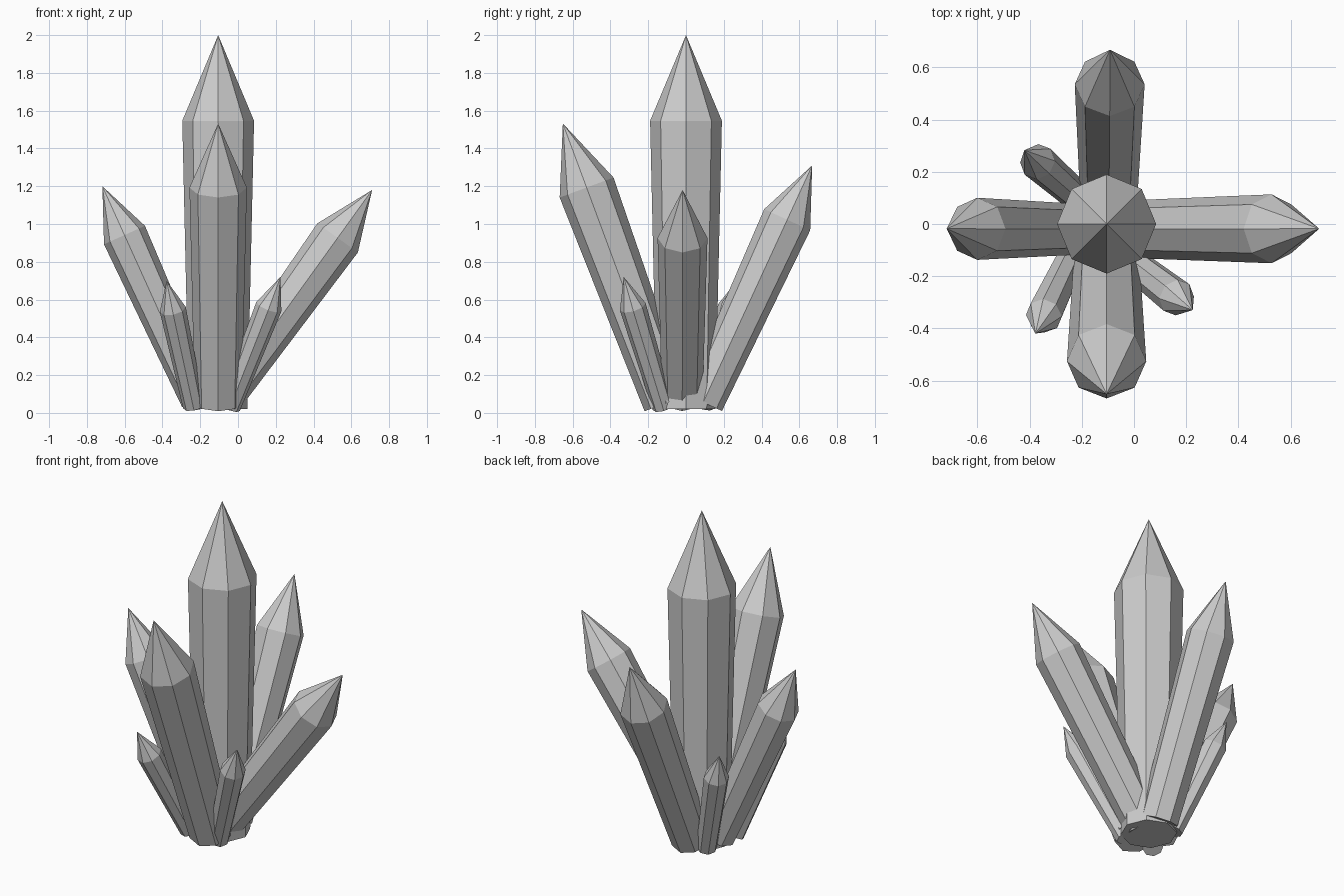
import bpy, bmesh
from math import cos, sin, pi
from mathutils import Vector

if "Cube" in bpy.data.objects:
    bpy.data.objects.remove(bpy.data.objects["Cube"])

SIDES = 8
SHOULDER = 0.771    # height fraction where the point begins
TAPER = 0.816       # base radius relative to the shoulder radius


def crystal(name, base, tip, radius):
    """Eight-sided tapered prism with a pointed end, from base centre to tip."""
    base, tip = Vector(base), Vector(tip)
    axis = tip - base
    rot = Vector((0, 0, 1)).rotation_difference(axis)
    length = axis.length
    bm = bmesh.new()

    def ring(r, z):
        return [bm.verts.new(base + rot @ Vector((r * cos(2 * pi * i / SIDES),
                                                  r * sin(2 * pi * i / SIDES), z)))
                for i in range(SIDES)]

    low = ring(radius * TAPER, 0)
    high = ring(radius, length * SHOULDER)
    point = bm.verts.new(tip)
    bm.faces.new(low[::-1])
    for i in range(SIDES):
        j = (i + 1) % SIDES
        bm.faces.new((low[i], low[j], high[j], high[i]))
        bm.faces.new((high[i], high[j], point))
    mesh = bpy.data.meshes.new(name)
    bm.to_mesh(mesh)
    bm.free()
    obj = bpy.data.objects.new(name, mesh)
    bpy.context.collection.objects.link(obj)


# Tall upright crystal
crystal("center_crystal", (-0.105, 0, 0.02), (-0.105, 0, 2.0), 0.19)

# Four large leaning crystals
crystal("front_crystal", (-0.105, -0.103, 0.052), (-0.105, -0.652, 1.532), 0.152)
crystal("back_crystal", (-0.097, 0.091, 0.056), (-0.092, 0.668, 1.31), 0.134)
crystal("right_crystal", (-0.087, -0.02, 0.073), (0.71, -0.018, 1.18), 0.132)
crystal("left_crystal", (-0.207, -0.02, 0.07), (-0.718, -0.018, 1.2), 0.119)

# Three small crystals around the foot
crystal("small_front_right_crystal", (-0.045, -0.12, 0.03), (0.225, -0.33, 0.72), 0.071)
crystal("small_front_left_crystal", (-0.235, -0.12, 0.035), (-0.378, -0.42, 0.70), 0.07)
crystal("small_back_left_crystal", (-0.2, 0.09, 0.035), (-0.42, 0.283, 0.715), 0.07)
